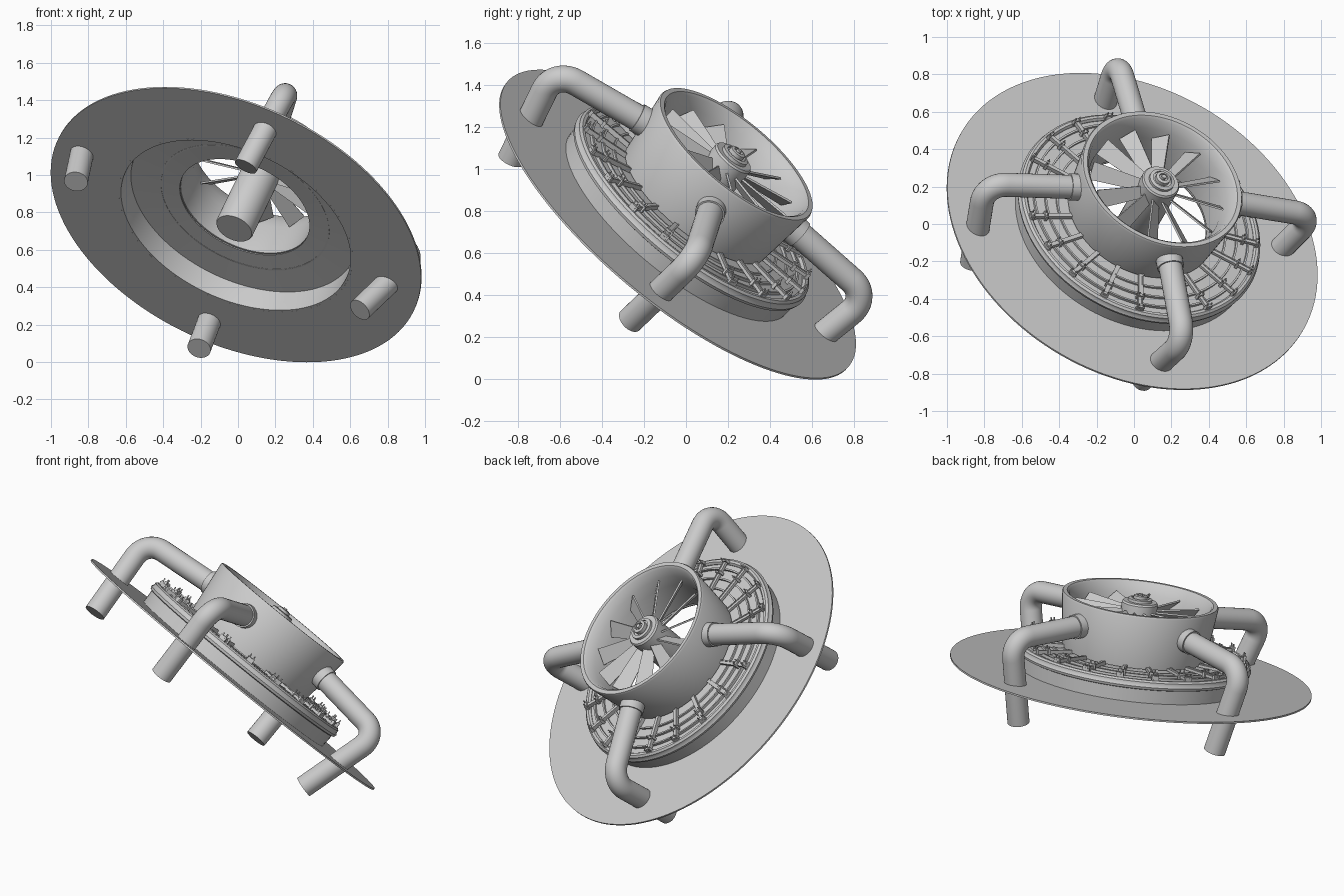
import bpy, bmesh, math
from mathutils import Matrix, Vector

if "Cube" in bpy.data.objects:
    bpy.data.objects.remove(bpy.data.objects["Cube"])

# Tilted local frame: everything is built around its own axis, then leaned over
AX = Vector((.92, -.067, -.388)).normalized()
AZ = Vector((.348, .6, .72)).normalized()
AY = AZ.cross(AX).normalized()
AX = AY.cross(AZ)
FRAME = Matrix.Translation((-.01, -.04, .735)) @ Matrix((AX, AY, AZ)).transposed().to_4x4()

grey = bpy.data.materials.new("light grey metal")
grey.diffuse_color = (.6, .6, .6, 1)
grey.use_nodes = True
grey.node_tree.nodes["Principled BSDF"].inputs["Base Color"].default_value = grey.diffuse_color


def finish(name, bm):
    bmesh.ops.recalc_face_normals(bm, faces=bm.faces)
    bm.transform(FRAME)
    me = bpy.data.meshes.new(name)
    bm.to_mesh(me)
    bm.free()
    me.materials.append(grey)
    ob = bpy.data.objects.new(name, me)
    bpy.context.collection.objects.link(ob)
    bpy.ops.object.select_all(action='DESELECT')
    ob.select_set(True)
    bpy.context.view_layer.objects.active = ob
    bpy.ops.object.shade_smooth_by_angle(angle=math.radians(32))
    return ob


def lathe(name, profile, closed=True, seg=96):
    """Spin (radius, height) points about the axis."""
    bm = bmesh.new()
    rings = []
    for r, h in profile:
        if r == 0:
            rings.append([bm.verts.new((0, 0, h))] * seg)
        else:
            rings.append([bm.verts.new((r * math.cos(i * math.tau / seg),
                                        r * math.sin(i * math.tau / seg), h)) for i in range(seg)])
    pairs = list(zip(rings, rings[1:])) + ([(rings[-1], rings[0])] if closed else [])
    for a, b in pairs:
        for i in range(seg):
            j = (i + 1) % seg
            vs = list(dict.fromkeys((a[i], a[j], b[j], b[i])))
            bm.faces.new(vs)
    return finish(name, bm)


def add_box(bm, size, matrix):
    bmesh.ops.create_cube(bm, size=1, matrix=matrix @ Matrix.Diagonal((*size, 1)))


def tube(name, pts, radius, seg=28):
    """Sweep a capped round tube along a path."""
    bm = bmesh.new()
    rings = []
    side = (pts[-1] - pts[0]).cross(Vector((0, 0, 1))).normalized()
    for k, p in enumerate(pts):
        d = (pts[min(k + 1, len(pts) - 1)] - pts[max(k - 1, 0)]).normalized()
        u = (side - d * side.dot(d)).normalized()
        v = d.cross(u)
        rings.append([bm.verts.new(p + radius * (u * math.cos(i * math.tau / seg) +
                                                 v * math.sin(i * math.tau / seg))) for i in range(seg)])
    for a, b in zip(rings, rings[1:]):
        for i in range(seg):
            j = (i + 1) % seg
            bm.faces.new((a[i], a[j], b[j], b[i]))
    bm.faces.new(rings[0])
    bm.faces.new(rings[-1])
    return finish(name, bm)


# Wide thin disc with a central opening
lathe("base_disc", [(.667, -.005), (1.056, -.005), (1.056, .005), (.667, .005)], seg=128)

# Drum standing on the disc, with a rolled upper lip
lathe("drum_wall", [(.667, -.005), (.672, .085), (.685, .09), (.69, .105), (.682, .118),
                    (.682, .132), (.67, .142), (.655, .142), (.645, .13), (.645, .1), (.655, -.005)])

# Flat plate closing the drum around the duct
lathe("grille_plate", [(.37, .13), (.66, .12), (.66, .126), (.37, .137)])

# Raised hoops on the plate
for i, r in enumerate((.48, .545, .61)):
    lathe(f"grille_hoop_{i}", [(r - .005, .125), (r + .005, .125), (r + .005, .144), (r - .005, .144)])

# Radial ribs with end clips
bm = bmesh.new()
for i in range(20):
    rot = Matrix.Rotation((i + .3) * math.tau / 20, 4, 'Z')
    add_box(bm, (.25, .018, .016), rot @ Matrix.Translation((.54, 0, .15)))
    add_box(bm, (.25, .007, .024), rot @ Matrix.Translation((.54, .012, .15)))
    for r in (.575, .655):
        add_box(bm, (.016, .042, .034), rot @ Matrix.Translation((r, .003, .152)))
        for s in (-1, 1):
            add_box(bm, (.006, .006, .02), rot @ Matrix.Translation((r, .003 + s * .013, .176)))
finish("grille_ribs", bm)

# Tapered duct with flared inner mouth
lathe("duct", [(.42, .145), (.457, .455), (.452, .466), (.428, .466), (.415, .455), (.395, .40),
               (.375, .34), (.37, .145)])

# Motor body running through the duct, with stepped cap
lathe("motor_hub", [(0, -.03), (.1, -.03), (.105, -.022), (.105, .438), (.098, .448), (.07, .448),
                    (.07, .464), (.052, .468), (.052, .46), (.04, .46), (.04, .482), (.024, .486),
                    (.024, .474), (.013, .474), (.013, .492), (0, .492)], closed=False, seg=48)

# Fan blades, pitched and slightly wider at the tip
bm = bmesh.new()
for i in range(12):
    m = (Matrix.Rotation((i + .5) * math.tau / 12, 4, 'Z') @ Matrix.Translation((0, 0, .375))
         @ Matrix.Rotation(math.radians(-42), 4, 'X'))
    vs = [bm.verts.new(m @ Vector((x, w * s, z)))
          for x, w in ((.09, .032), (.372, .05)) for s, z in ((-1, -.005), (1, -.005), (1, .005), (-1, .005))]
    a, b = vs[:4], vs[4:]
    bm.faces.new(a)
    bm.faces.new(b)
    for k in range(4):
        bm.faces.new((a[k], a[(k + 1) % 4], b[(k + 1) % 4], b[k]))
finish("fan_blades", bm)

# Bent legs: out from the duct, round an elbow, down through the disc
LEGS = {"right": ((.95, -.02), (.80, -.04)), "back": ((0, .94), (.04, .83)),
        "left": ((-.955, .03), (-.865, -.11)), "front": ((.01, -.94), (-.02, -.82))}
for side, (elbow, foot) in LEGS.items():
    c = Vector((*elbow, .275))
    e = Vector((*foot, -.235))
    out = Vector((c.x, c.y, 0)).normalized()
    root = out * .41 + Vector((0, 0, .33))
    p = c + (root - c).normalized() * .12
    q = c + (e - c).normalized() * .12
    # rounded elbow as a circular-looking conic blend
    bend = []
    for k in range(13):
        t = k / 12
        w0, w1, w2 = (1 - t) ** 2, 1.42 * t * (1 - t), t * t
        bend.append((p * w0 + c * w1 + q * w2) / (w0 + w1 + w2))
    tube(side + "_leg", [root] + bend + [e], .064)
    # collar where the leg meets the duct
    d = (c - root).normalized()
    tube(side + "_leg_collar", [out * .42 + Vector((0, 0, .329)), out * .42 + Vector((0, 0, .329)) + d * .065], .072)
